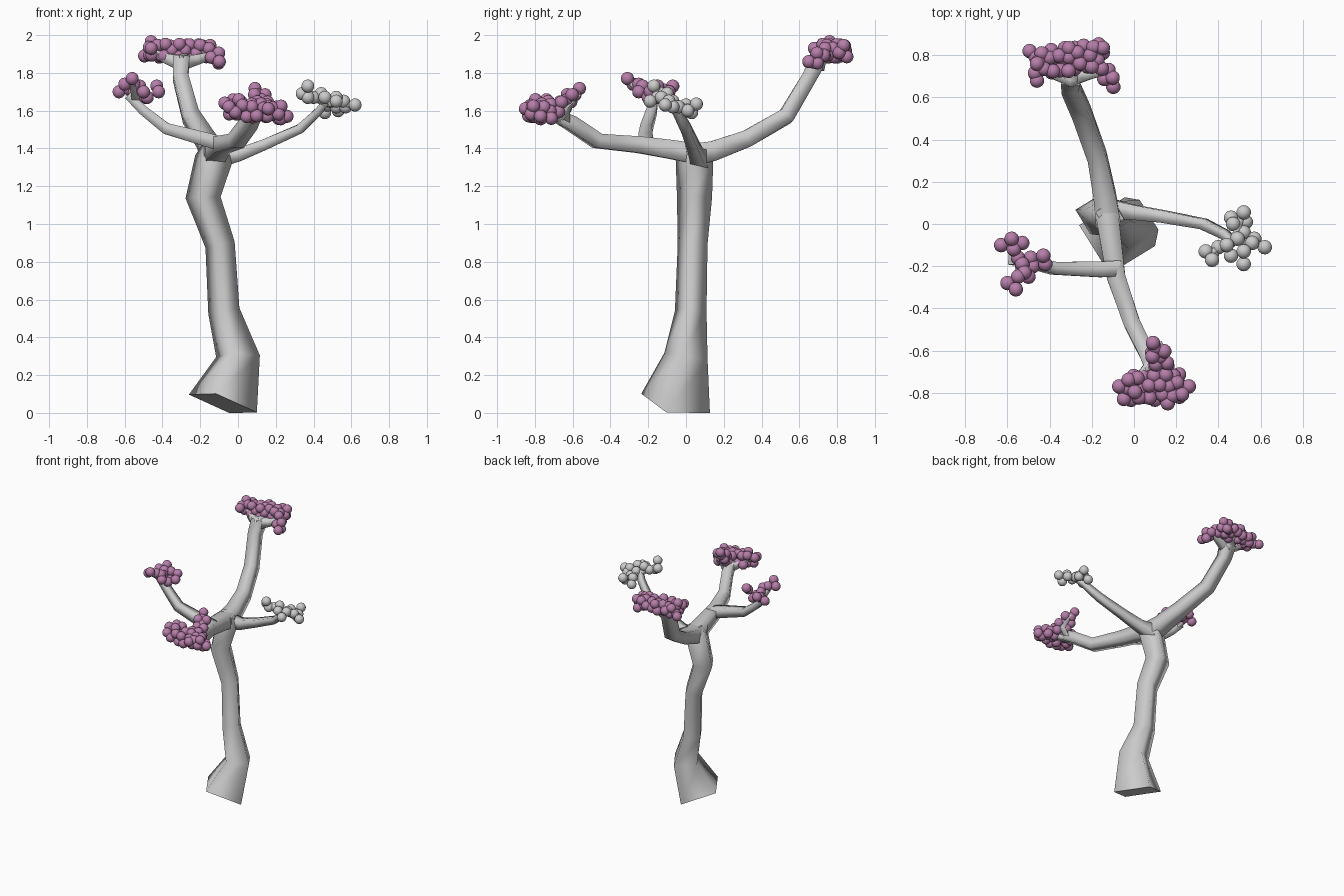
import bpy, bmesh, random
from mathutils import Vector

random.seed(4)
pink = bpy.data.materials.new("blossom_pink")
pink.diffuse_color = (0.47, 0.21, 0.40, 1)


def finish(bm, name, mat=None):
    me = bpy.data.meshes.new(name)
    bm.to_mesh(me)
    bm.free()
    ob = bpy.data.objects.new(name, me)
    bpy.context.collection.objects.link(ob)
    if mat:
        me.materials.append(mat)
    return ob


def limb(name, path, ref):
    """Square-section limb; path holds (x, y, z, edge length)."""
    bm = bmesh.new()
    pts = [Vector(p[:3]) for p in path]
    rings = []
    for i, p in enumerate(pts):
        t = Vector()
        if i > 0:
            t += (p - pts[i - 1]).normalized()
        if i < len(pts) - 1:
            t += (pts[i + 1] - p).normalized()
        t.normalize()
        u = Vector(ref)
        u = (u - t * u.dot(t)).normalized()
        v = t.cross(u)
        h = path[i][3] / 2
        rings.append([bm.verts.new(p + u * h * a + v * h * b)
                      for a, b in ((1, 1), (-1, 1), (-1, -1), (1, -1))])
    for r, s in zip(rings, rings[1:]):
        for k in range(4):
            f = bm.faces.new((r[k], r[(k + 1) % 4], s[(k + 1) % 4], s[k]))
            f.smooth = True
    bm.faces.new(rings[0][::-1])
    bm.faces.new(rings[-1])
    bmesh.ops.recalc_face_normals(bm, faces=bm.faces)
    return finish(bm, name)


def blossoms(name, centres, mat=None, r=0.035):
    bm = bmesh.new()
    for c in centres:
        ret = bmesh.ops.create_uvsphere(bm, u_segments=14, v_segments=9, radius=r)
        bmesh.ops.translate(bm, verts=ret["verts"], vec=Vector(c))
    for f in bm.faces:
        f.smooth = True
    return finish(bm, name, mat)


def scatter(a, b, spread, n, gap=0.042):
    """Random points around the line a-b, kept apart from each other."""
    a, b, out = Vector(a), Vector(b), []
    for _ in range(4000):
        if len(out) == n:
            break
        p = a.lerp(b, random.random())
        p += Vector([random.uniform(-s, s) for s in spread])
        if all((p - q).length > gap for q in out):
            out.append(p)
    return out


# Trunk, leaning and flared at the foot
limb("trunk", [(-0.08, -0.055, 0.05, 0.272), (0, 0, 0.3, 0.168),
               (-0.075, 0.025, 0.54, 0.122), (-0.095, 0.035, 0.89, 0.115),
               (-0.185, 0.045, 1.14, 0.135), (-0.13, 0.045, 1.34, 0.145),
               (-0.115, 0.04, 1.42, 0.10)], (-0.52, 0.85, 0))

# Four main branches
up = (0, 0, 1)
limb("back_branch", [(-0.12, 0.0, 1.36, 0.12), (-0.14, 0.14, 1.385, 0.105),
                     (-0.175, 0.32, 1.45, 0.09), (-0.25, 0.53, 1.57, 0.085),
                     (-0.305, 0.655, 1.78, 0.08), (-0.30, 0.70, 1.87, 0.09)], (1, 0, 0))
limb("front_branch", [(-0.13, 0.06, 1.37, 0.11), (-0.11, -0.08, 1.395, 0.10),
                      (-0.085, -0.25, 1.42, 0.088), (-0.01, -0.47, 1.44, 0.078),
                      (0.06, -0.61, 1.535, 0.075), (0.09, -0.70, 1.58, 0.06)], up)
limb("left_branch", [(-0.07, -0.21, 1.42, 0.075), (-0.16, -0.215, 1.445, 0.075),
                     (-0.38, -0.21, 1.505, 0.06), (-0.50, -0.18, 1.60, 0.052),
                     (-0.58, -0.17, 1.68, 0.045)], (0, 1, 0))
limb("right_branch", [(-0.13, 0.07, 1.34, 0.10), (0.0, 0.055, 1.365, 0.07),
                      (0.14, 0.035, 1.42, 0.058), (0.33, 0.0, 1.505, 0.05),
                      (0.43, -0.05, 1.60, 0.042), (0.47, -0.09, 1.65, 0.038)], (0, 1, 0))

# Forked twigs carrying the blossoms
twigs = {
    "back_left": [(-0.29, 0.69, 1.85, 0.08), (-0.37, 0.71, 1.875, 0.055), (-0.45, 0.75, 1.91, 0.035)],
    "back_right": [(-0.31, 0.69, 1.85, 0.08), (-0.22, 0.71, 1.87, 0.055), (-0.12, 0.73, 1.90, 0.035)],
    "back_middle": [(-0.30, 0.69, 1.86, 0.07), (-0.29, 0.80, 1.91, 0.035)],
    "front_left": [(0.08, -0.67, 1.565, 0.06), (0.02, -0.74, 1.59, 0.045), (-0.05, -0.79, 1.62, 0.03)],
    "front_right": [(0.08, -0.67, 1.565, 0.06), (0.16, -0.75, 1.58, 0.045), (0.23, -0.78, 1.58, 0.03)],
    "front_top": [(0.08, -0.64, 1.55, 0.05), (0.14, -0.64, 1.61, 0.04), (0.12, -0.57, 1.69, 0.03)],
    "left_front": [(-0.54, -0.17, 1.66, 0.04), (-0.56, -0.30, 1.75, 0.025)],
    "left_back": [(-0.55, -0.17, 1.66, 0.04), (-0.59, -0.09, 1.72, 0.025)],
    "right_outer": [(0.46, -0.08, 1.64, 0.035), (0.60, -0.10, 1.63, 0.025)],
    "right_inner": [(0.46, -0.08, 1.64, 0.035), (0.36, -0.14, 1.70, 0.025)],
    "right_back": [(0.47, -0.08, 1.64, 0.035), (0.51, 0.03, 1.62, 0.025)],
}
for key, path in twigs.items():
    limb(key + "_twig", path, up)

# Pink blossom clusters
blossoms("back_blossoms",
         [(-0.46, 0.68, 1.93), (-0.46, 0.76, 1.965), (-0.495, 0.82, 1.89)]
         + scatter((-0.45, 0.76, 1.915), (-0.17, 0.80, 1.92), (0.03, 0.055, 0.035), 42)
         + scatter((-0.14, 0.74, 1.91), (-0.10, 0.66, 1.86), (0.02, 0.02, 0.025), 8), pink)
blossoms("front_blossoms",
         [(-0.07, -0.77, 1.64), (0.26, -0.77, 1.57), (0.16, -0.85, 1.61)]
         + scatter((-0.02, -0.78, 1.62), (0.21, -0.77, 1.59), (0.03, 0.06, 0.04), 34)
         + scatter((0.11, -0.58, 1.70), (0.13, -0.69, 1.59), (0.035, 0.02, 0.02), 12), pink)
blossoms("left_blossoms", [
    (-0.63, -0.10, 1.70), (-0.58, -0.07, 1.73), (-0.53, -0.09, 1.70), (-0.57, -0.12, 1.71),
    (-0.55, -0.16, 1.69), (-0.49, -0.16, 1.67), (-0.43, -0.15, 1.73), (-0.42, -0.19, 1.70),
    (-0.48, -0.20, 1.67), (-0.53, -0.19, 1.71), (-0.52, -0.23, 1.73), (-0.50, -0.25, 1.70),
    (-0.55, -0.25, 1.74), (-0.60, -0.28, 1.74), (-0.56, -0.31, 1.77)], pink)

# Bare grey cluster
blossoms("right_blossoms", [
    (0.34, -0.13, 1.69), (0.37, -0.17, 1.73), (0.40, -0.11, 1.67), (0.44, -0.10, 1.69),
    (0.46, -0.15, 1.67), (0.52, -0.19, 1.65), (0.52, -0.13, 1.67), (0.56, -0.09, 1.65),
    (0.62, -0.11, 1.63), (0.57, -0.07, 1.62), (0.52, -0.04, 1.62), (0.49, -0.07, 1.65),
    (0.47, 0.00, 1.63), (0.52, 0.055, 1.635), (0.46, 0.03, 1.59), (0.53, 0.01, 1.60),
    (0.37, -0.14, 1.67)])
